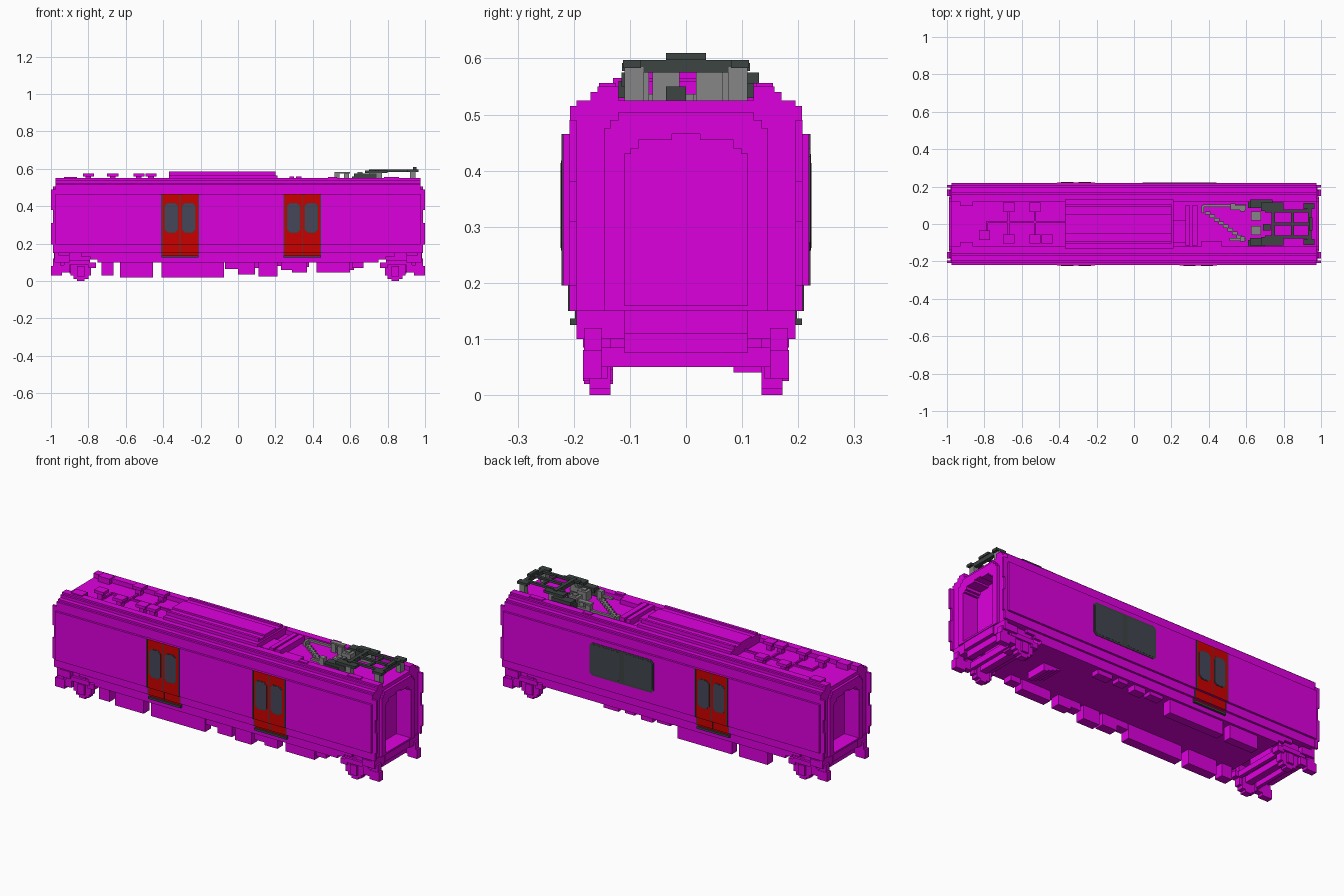
import bpy, bmesh, math

cube = bpy.data.objects.get("Cube")
if cube:
    bpy.data.objects.remove(cube, do_unlink=True)


def material(name, rgb):
    m = bpy.data.materials.new(name)
    m.use_nodes = True
    m.diffuse_color = (*rgb, 1)
    m.node_tree.nodes["Principled BSDF"].inputs["Base Color"].default_value = (*rgb, 1)
    return m


MAGENTA = material("magenta", (0.73, 0.0, 0.73))
RED = material("red", (0.60, 0.0, 0.0))
GLASS = material("slate glass", (0.06, 0.063, 0.10))
SMOKED = material("smoked glass", (0.052, 0.06, 0.075))
DARK = material("dark grey", (0.045, 0.058, 0.054))
GREY = material("mid grey", (0.24, 0.24, 0.24))


def finish(name, bm, mat):
    bmesh.ops.recalc_face_normals(bm, faces=bm.faces)
    mesh = bpy.data.meshes.new(name)
    bm.to_mesh(mesh)
    bm.free()
    mesh.materials.append(mat)
    ob = bpy.data.objects.new(name, mesh)
    bpy.context.collection.objects.link(ob)
    return ob


def boxes(name, items, mat=MAGENTA):
    """Each item is (x0, x1, y0, y1, z0, z1)."""
    bm = bmesh.new()
    for x0, x1, y0, y1, z0, z1 in items:
        vs = bmesh.ops.create_cube(bm, size=1)["verts"]
        for v in vs:
            v.co.x = x1 if v.co.x > 0 else x0
            v.co.y = y1 if v.co.y > 0 else y0
            v.co.z = z1 if v.co.z > 0 else z0
    return finish(name, bm, mat)


def prism(name, pts, axis, spans, mat=MAGENTA):
    """Extrude a flat outline along x (points are y,z) or y (points are x,z)."""
    bm = bmesh.new()
    for a, b in spans:
        vs = [bm.verts.new((a, p, z) if axis == "x" else (p, a, z)) for p, z in pts]
        f = bm.faces.new(vs)
        g = bmesh.ops.extrude_face_region(bm, geom=[f])["geom"]
        for v in g:
            if isinstance(v, bmesh.types.BMVert):
                v.co[0 if axis == "x" else 1] = b
    return finish(name, bm, mat)


def both_y(items):
    return items + [(a, b, -d, -c, e, f) for a, b, c, d, e, f in items]


def both_x(items):
    return items + [(-b, -a, c, d, e, f) for a, b, c, d, e, f in items]


def four(items):
    return both_x(both_y(items))


# Stepped body section with a shallow well along the roof
SIDE = [(0.195, 0.15), (0.207, 0.15), (0.207, 0.195), (0.219, 0.195), (0.219, 0.465),
        (0.207, 0.465), (0.207, 0.515), (0.195, 0.515), (0.195, 0.525), (0.17, 0.525),
        (0.17, 0.54), (0.158, 0.54), (0.158, 0.55), (0.12, 0.55), (0.12, 0.525)]
prism("body_shell", SIDE + [(-y, z) for y, z in reversed(SIDE)], "x", [(-0.9, 0.9)])

# Ends: stepped gangway opening with a raised surround, built as mirrored halves
INNER = [(0, 0.465), (0.025, 0.465), (0.025, 0.455), (0.085, 0.455), (0.085, 0.44),
         (0.098, 0.44), (0.098, 0.43), (0.11, 0.43), (0.11, 0.16), (0, 0.16)]
RIM = [(0.146, 0.15), (0.146, 0.475), (0.135, 0.475), (0.135, 0.49), (0.12, 0.49), (0.12, 0.505)]
for s, side in ((1, "left"), (-1, "right")):
    for name, edge, a, b in (("end_wall", SIDE, 0.9, 0.975), ("gangway_surround", RIM, 0.975, 0.989)):
        pts = [(0, 0.15)] + edge + [(0, edge[-1][1])] + INNER
        prism(f"{name}_{side}", [(s * y, z) for y, z in pts], "x", [(a, b), (-b, -a)])
boxes("end_corner_plates", four([
    (0.97, 1.0, 0.195, 0.208, 0.195, 0.31), (0.97, 1.0, 0.195, 0.208, 0.38, 0.49),
    (0.97, 0.99, 0.195, 0.208, 0.15, 0.465)]))

# Floor, end sills and underframe
boxes("floor_slab", [(-0.75, 0.75, -0.195, 0.195, 0.10, 0.151)] + four([
    (0.75, 0.79, 0.18, 0.195, 0.115, 0.15), (0.79, 0.84, 0.18, 0.195, 0.13, 0.15)]))
boxes("end_sills", four([
    (0.90, 0.98, 0.11, 0.195, 0.10, 0.138), (0.95, 0.99, 0.15, 0.182, 0.05, 0.12),
    (0.96, 0.98, 0.11, 0.195, 0.135, 0.152)]) + both_x([
    (0.90, 0.985, -0.11, 0.11, 0.11, 0.15), (0.93, 0.965, -0.11, 0.11, 0.075, 0.11)]))

# Bogies: blocky wheels, axle boxes and cross beams
boxes("wheels", four([
    (0.82, 0.86, 0.135, 0.172, 0.0, 0.12), (0.80, 0.88, 0.135, 0.172, 0.012, 0.105),
    (0.785, 0.895, 0.14, 0.172, 0.03, 0.085)]))
boxes("bogie_frames", four([
    (0.76, 0.80, 0.14, 0.182, 0.07, 0.10), (0.79, 0.93, 0.15, 0.184, 0.085, 0.11),
    (0.90, 0.96, 0.15, 0.182, 0.045, 0.085), (0.94, 1.0, 0.15, 0.184, 0.03, 0.08),
    (0.82, 0.86, 0.165, 0.184, 0.025, 0.08), (0.79, 0.90, 0.15, 0.17, 0.10, 0.15)]))
boxes("bogie_beams", both_x([
    (0.82, 0.86, -0.135, 0.135, 0.05, 0.085), (0.78, 0.80, -0.15, 0.15, 0.07, 0.10),
    (0.89, 0.91, -0.15, 0.15, 0.05, 0.085), (0.80, 0.88, -0.08, 0.08, 0.085, 0.15),
    (0.86, 0.90, 0.085, 0.135, 0.04, 0.07)]))
boxes("underfloor_steps", [(0.52 + i * 0.025, 0.62, -0.06, 0.06, 0.09 - i * 0.01, 0.101)
                           for i in range(4)])

# Underfloor equipment: x range and bottom height per box
RIGHT = [(-0.73, -0.665, 0.03), (-0.63, -0.455, 0.02), (-0.41, -0.075, 0.02),
         (-0.07, 0.0, 0.065), (0.0, 0.09, 0.035), (0.11, 0.21, 0.025), (0.23, 0.29, 0.06),
         (0.29, 0.37, 0.045), (0.42, 0.60, 0.045), (0.61, 0.67, 0.07)]
LEFT = [(-0.63, -0.455, 0.025), (-0.41, -0.075, 0.025), (-0.03, 0.05, 0.08),
        (0.08, 0.15, 0.07), (0.19, 0.25, 0.08), (0.29, 0.38, 0.075)]
boxes("underfloor_boxes_right", [(a, b, -0.182, -0.13, z, 0.101) for a, b, z in RIGHT])
boxes("underfloor_boxes_left", [(a, b, 0.135, 0.182, z, 0.101) for a, b, z in LEFT])


def octagon(x0, x1, z0, z1, c):
    return [(x0 + c, z0), (x1 - c, z0), (x1, z0 + c), (x1, z1 - c),
            (x1 - c, z1), (x0 + c, z1), (x0, z1 - c), (x0, z0 + c)]


# Doors: thin plates following the stepped side, with two panes each
def door(tag, cx, s):
    def plate(a, b, y, z0, z1, t):
        ya, yb = sorted((s * y, s * (y + t)))
        return (cx + a, cx + b, ya, yb, z0, z1)
    steps = ((0.218, 0.195, 0.465), (0.206, 0.15, 0.195), (0.194, 0.137, 0.15))
    boxes(f"door_{tag}", [plate(-0.1, 0.1, y, a, b, 0.003) for y, a, b in steps], RED)
    boxes(f"door_trim_{tag}", [plate(x - w, x + w, y, a, b, 0.004)
                               for x, w in ((-0.098, 0.003), (0.0, 0.002), (0.098, 0.003))
                               for y, a, b in steps], DARK)
    boxes(f"door_sill_{tag}", [plate(-0.1, 0.1, 0.19, 0.125, 0.137, 0.017)], DARK)
    for i, x in enumerate((-0.047, 0.047)):
        prism(f"door_pane_rim_{tag}_{i}", octagon(cx + x - 0.036, cx + x + 0.036, 0.258, 0.418, 0.016),
              "y", [(s * 0.219, s * 0.2225)], DARK)
        prism(f"door_pane_{tag}_{i}", octagon(cx + x - 0.0325, cx + x + 0.0325, 0.262, 0.414, 0.014),
              "y", [(s * 0.219, s * 0.2235)], GLASS)


door("right_rear", -0.31, -1)
door("right_front", 0.344, -1)
door("left_rear", -0.31, 1)

# Large double window on the left side
prism("side_window_frame", octagon(0.045, 0.44, 0.257, 0.44, 0.015), "y", [(0.218, 0.2215)], DARK)
for i, (a, b) in enumerate(((0.053, 0.228), (0.257, 0.432))):
    prism(f"side_window_pane_{i}", octagon(a, b, 0.267, 0.43, 0.012), "y", [(0.218, 0.2225)], SMOKED)

# Roof: central housing with ridges
boxes("roof_housing", [(-0.37, 0.21, -0.13, 0.13, 0.52, 0.565),
                       (-0.37, 0.20, -0.105, 0.105, 0.565, 0.575),
                       (-0.37, 0.20, -0.05, 0.05, 0.575, 0.585)]
      + both_y([(-0.37, 0.20, 0.09, 0.105, 0.575, 0.585)]))
# Roof: junction boxes on stems with thin conduits
SPOTS = [(-0.67, 0.09), (-0.53, 0.09), (-0.67, -0.08), (-0.53, -0.08), (-0.80, -0.06), (-0.465, -0.08)]
boxes("roof_junction_boxes", [(x - 0.03, x + 0.03, y - 0.025, y + 0.025, 0.558, 0.574) for x, y in SPOTS]
      + [(x - 0.015, x + 0.015, y - 0.015, y + 0.015, 0.52, 0.56) for x, y in SPOTS])
boxes("roof_conduits", [(-0.79, -0.37, 0.005, 0.015, 0.525, 0.535), (-0.79, -0.78, -0.06, 0.01, 0.525, 0.535)]
      + [(x - 0.005, x + 0.005, -0.08, 0.09, 0.525, 0.535) for x in (-0.67, -0.53)])
boxes("roof_corner_hatches", both_y([(-0.93, -0.86, 0.095, 0.145, 0.52, 0.556),
                                     (0.78, 0.86, 0.125, 0.155, 0.52, 0.556),
                                     (0.48, 0.53, 0.13, 0.155, 0.52, 0.556)]))
boxes("roof_cabinets", [(0.275, 0.30, -0.115, 0.10, 0.52, 0.56), (0.31, 0.34, -0.115, 0.10, 0.52, 0.56),
                        (0.21, 0.275, -0.10, 0.02, 0.52, 0.54), (0.36, 0.47, -0.12, -0.09, 0.52, 0.55)])

# Roof: power line running to the insulators
boxes("power_line", [(0.37, 0.60, 0.09, 0.104, 0.54, 0.552), (0.36, 0.375, 0.06, 0.10, 0.525, 0.55),
                     (0.51, 0.60, -0.09, -0.076, 0.54, 0.552)]
      + [(0.38 + i * 0.024, 0.41 + i * 0.024, 0.05 - i * 0.018, 0.068 - i * 0.018, 0.525, 0.537)
         for i in range(8)], GREY)
boxes("line_insulators", [(x - 0.014, x + 0.014, y - 0.014, y + 0.014, 0.525, 0.575)
                          for x, y in ((0.53, 0.095), (0.58, 0.08), (0.58, -0.08))]
      + [(0.625, 0.68, y - 0.024, y + 0.024, 0.525, 0.575) for y in (0.042, -0.036)], GREY)
boxes("insulator_caps", [(0.64, 0.665, y - 0.012, y + 0.012, 0.575, 0.582) for y in (0.042, -0.036)]
      + [(0.515, 0.60, 0.075, 0.10, 0.575, 0.583)], GREY)

# Pantograph, folded down
boxes("pantograph_legs", both_y([(0.70, 0.77, 0.076, 0.11, 0.525, 0.58),
                                 (0.92, 0.95, 0.076, 0.11, 0.525, 0.585)]), GREY)
boxes("pantograph_frame", both_y([
    (0.70, 0.95, 0.062, 0.078, 0.584, 0.596), (0.61, 0.70, 0.085, 0.12, 0.53, 0.56),
    (0.68, 0.80, 0.07, 0.114, 0.578, 0.592), (0.905, 0.965, 0.08, 0.112, 0.583, 0.597)]) + [
    (0.735, 0.755, -0.09, 0.09, 0.575, 0.597), (0.93, 0.95, -0.09, 0.09, 0.575, 0.597),
    (0.84, 0.855, -0.075, 0.075, 0.582, 0.594), (0.74, 0.94, -0.008, 0.008, 0.585, 0.597),
    (0.935, 0.955, -0.036, 0.036, 0.597, 0.61), (0.62, 0.74, 0.085, 0.13, 0.555, 0.575),
    (0.69, 0.73, -0.036, 0.0, 0.515, 0.55), (0.62, 0.74, -0.115, -0.076, 0.55, 0.575)], DARK)
